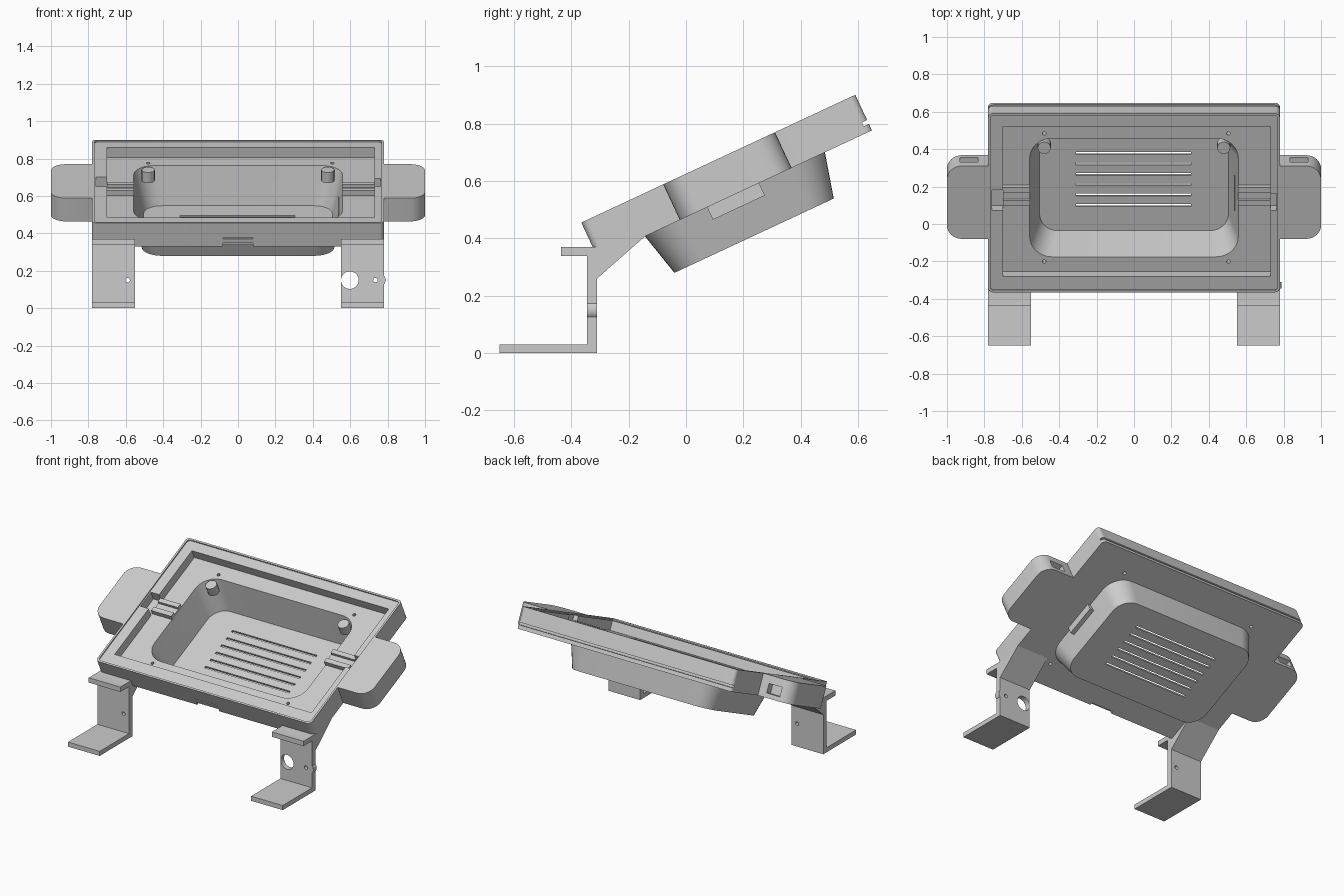
import bpy, bmesh, math
from mathutils import Matrix

if "Cube" in bpy.data.objects:
    bpy.data.objects.remove(bpy.data.objects["Cube"])

# Tilted case frame: x across, y up the slope, z normal to the screen (0 = top face)
TILT = Matrix.Translation((0, -0.365, 0.455)) @ Matrix.Rotation(math.radians(25), 4, 'X')
FLAT = Matrix.Identity(4)
LEN, BOTTOM, FLOOR = 1.054, -0.137, -0.068


def rrect(x0, x1, y0, y1, r=0.0, n=8):
    """Rounded rectangle outline."""
    if r <= 0:
        return [(x0, y0), (x1, y0), (x1, y1), (x0, y1)]
    pts = []
    for cx, cy, a0 in ((x1 - r, y0 + r, -90), (x1 - r, y1 - r, 0),
                       (x0 + r, y1 - r, 90), (x0 + r, y0 + r, 180)):
        for i in range(n + 1):
            a = math.radians(a0 + 90 * i / n)
            pts.append((cx + r * math.cos(a), cy + r * math.sin(a)))
    return pts


def circle(cx, cy, r, n=32):
    return [(cx + r * math.cos(2 * math.pi * i / n), cy + r * math.sin(2 * math.pi * i / n))
            for i in range(n)]


def loft(name, layers, matrix=TILT):
    """Closed solid through outlines of equal point count, given as (points, height)."""
    bm = bmesh.new()
    rings = [[bm.verts.new((x, y, z)) for x, y in pts] for pts, z in layers]
    bm.faces.new(rings[0])
    bm.faces.new(rings[-1])
    n = len(rings[0])
    for a, b in zip(rings, rings[1:]):
        for i in range(n):
            j = (i + 1) % n
            bm.faces.new((a[i], a[j], b[j], b[i]))
    bmesh.ops.recalc_face_normals(bm, faces=bm.faces)
    mesh = bpy.data.meshes.new(name)
    bm.to_mesh(mesh)
    bm.free()
    ob = bpy.data.objects.new(name, mesh)
    bpy.context.collection.objects.link(ob)
    ob.matrix_world = matrix
    return ob


def prism(name, pts, z0, z1, matrix=TILT):
    return loft(name, [(pts, z0), (pts, z1)], matrix)


def cut(ob, *cutters):
    bpy.context.view_layer.update()
    bpy.context.view_layer.objects.active = ob
    for c in cutters:
        mod = ob.modifiers.new("cut", 'BOOLEAN')
        mod.operation, mod.solver, mod.object = 'DIFFERENCE', 'EXACT', c
        bpy.ops.object.modifier_apply(modifier=mod.name)
        bpy.data.objects.remove(c)


def smooth(ob):
    bpy.ops.object.select_all(action='DESELECT')
    ob.select_set(True)
    bpy.context.view_layer.objects.active = ob
    bpy.ops.object.shade_smooth_by_angle(angle=math.radians(30))


def well_cavity():
    return loft("well_cavity", [(rrect(-0.505, 0.505, 0.232, 0.822, 0.10), -0.281),
                                (rrect(-0.562, 0.562, 0.173, 0.881, 0.12), -0.05)])


# Case body: slab, screen lip, cable pocket, cable notches, well opening
body = prism("case_body", rrect(-0.78, 0.78, 0, LEN, 0.025), BOTTOM, 0)
cut(body,
    prism("c", rrect(-0.768, 0.768, 0.012, LEN - 0.012, 0.018), -0.008, 0.1),
    prism("c", rrect(-0.70, 0.73, 0.09, 0.975), FLOOR, 0.1),
    prism("c", rrect(-0.76, -0.69, 0.48, 0.60), FLOOR, 0.1),
    prism("c", rrect(0.72, 0.762, 0.48, 0.58), FLOOR, 0.1),
    well_cavity())
# Rear groove, front latch notch and slit
cut(body,
    prism("c", rrect(-0.9, 0.9, LEN - 0.02, LEN + 0.1), -0.112, -0.097),
    prism("c", rrect(-0.08, 0.08, -0.1, 0.015), -0.2, -0.118),
    prism("c", rrect(-0.08, 0.08, -0.1, 0.008), -0.093, -0.087))
# Screw holes
for x in (-0.48, 0.505):
    for y in (0.149, 0.905):
        cut(body, prism("c", circle(x, y, 0.010, 16), -0.3, 0.1))
smooth(body)

# Cross ridges beside the well
for side, x0, x1 in (("left", -0.701, -0.555), ("right", 0.555, 0.731)):
    ridge = prism("cable_ridge_" + side, rrect(x0, x1, 0.494, 0.60), FLOOR - 0.005, -0.038)
    # open channel along the ridge
    cut(ridge, prism("c", rrect(x0 - 0.1, x1 + 0.1, 0.525, 0.57), -0.055, 0.1))

# Rear electronics well with vent slots
well = loft("electronics_well", [(rrect(-0.515, 0.515, 0.22, 0.833, 0.11), -0.296),
                                 (rrect(-0.555, 0.555, 0.18, 0.874, 0.13), BOTTOM + 0.003)])
cut(well, well_cavity())
for i in range(6):
    y = 0.382 + 0.0614 * i
    cut(well, prism("c", rrect(-0.31, 0.305, y - 0.007, y + 0.007), -0.4, -0.2))
smooth(well)

# Port cover on the right side of the well
prism("port_cover", rrect(0.535, 0.572, 0.42, 0.62), -0.185, BOTTOM + 0.002)

# Corner clips inside the well
for x in (-0.48, 0.48):
    prism("well_corner_clip", circle(x, 0.82, 0.035, 16), -0.13, FLOOR)

# Side speaker wings with a slot in the rear face
for side, s in (("left", -1), ("right", 1)):
    xa, xb = sorted((s * 0.70, s * 1.0))
    wing = prism("speaker_wing_" + side, rrect(xa, xb, 0.315, 0.745, 0.08), BOTTOM, 0)
    xa, xb = sorted((s * 0.5, s * 0.775))
    cut(wing, prism("c", rrect(xa, xb, 0, 1), -0.3, 0.1))
    xa, xb = sorted((s * 0.835, s * 0.93))
    cut(wing, prism("c", rrect(xa, xb, 0.70, 0.80), -0.108, -0.05))
    smooth(wing)

# Legs: foot, upright, front shelf and gusset, extruded along x from a side profile
PROFILE = [(-0.65, 0), (-0.31, 0), (-0.31, 0.26), (-0.145, 0.405), (-0.20, 0.40),
           (-0.30, 0.37), (-0.435, 0.37), (-0.435, 0.338), (-0.345, 0.338),
           (-0.345, 0.03), (-0.65, 0.03)]
ALONG_X = Matrix(((0, 0, 1, 0), (1, 0, 0, 0), (0, 1, 0, 0), (0, 0, 0, 1)))
ALONG_Y = Matrix(((1, 0, 0, 0), (0, 0, 1, 0), (0, 1, 0, 0), (0, 0, 0, 1)))


def leg(name, x0, x1, holes):
    ob = prism(name, PROFILE, x0, x1, ALONG_X)
    for x, r in holes:
        cut(ob, prism("c", circle(x, 0.15, r), -0.5, -0.2, ALONG_Y))
    smooth(ob)


leg("leg_left", -0.78, -0.55, [(-0.59, 0.012)])
leg("leg_right", 0.55, 0.78, [(0.598, 0.047), (0.735, 0.012)])

# Round lug on the outer edge of the right leg
lug = prism("leg_lug", circle(0.753, 0.15, 0.036), -0.345, -0.31, ALONG_Y)
cut(lug, prism("c", rrect(0.6, 0.775, 0, 0.3), -0.5, -0.2, ALONG_Y))
smooth(lug)
